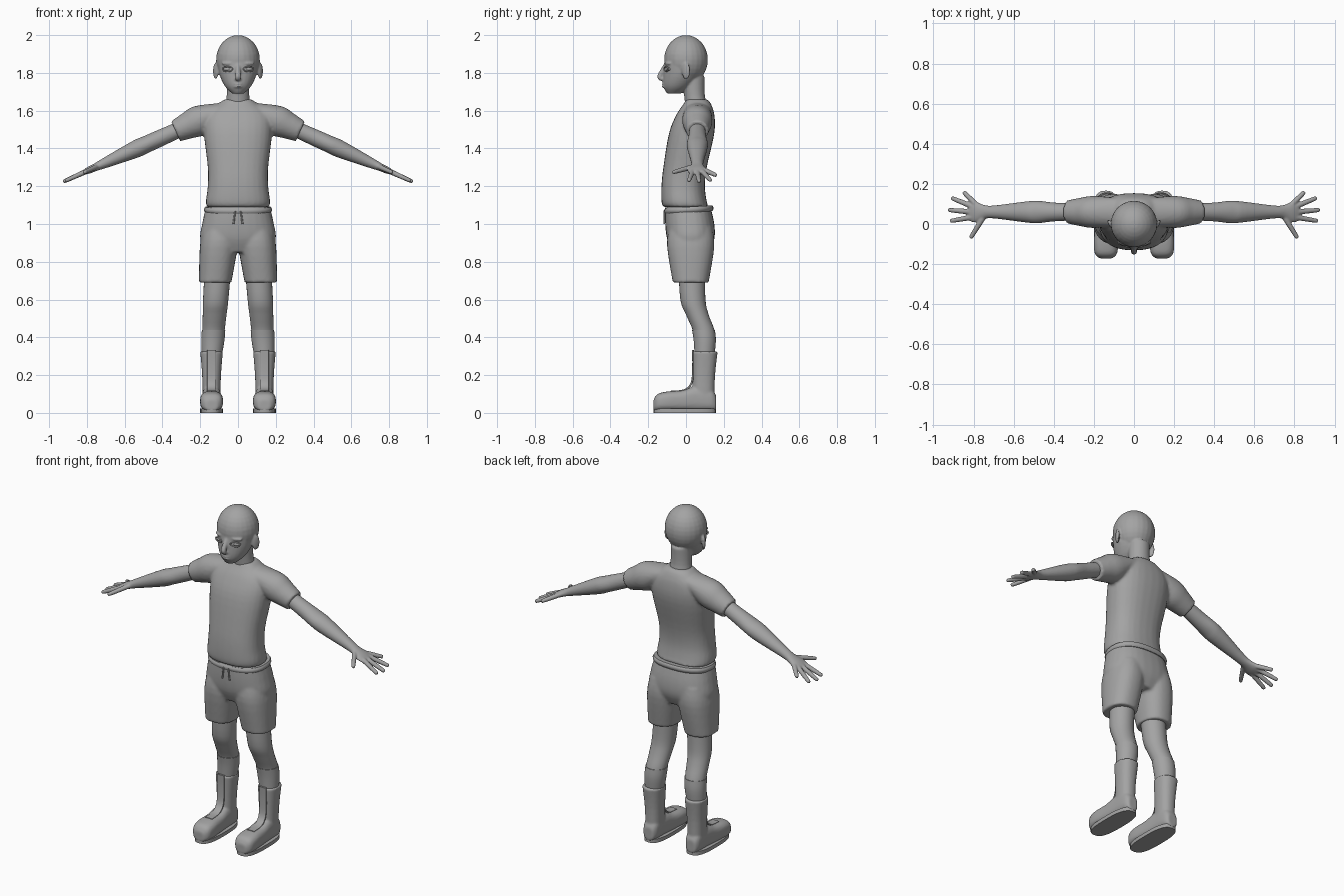
import bpy
import bmesh
from math import cos, sin, pi, copysign
from mathutils import Vector, Matrix

cube = bpy.data.objects.get("Cube")
if cube:
    bpy.data.objects.remove(cube, do_unlink=True)

grey = bpy.data.materials.new("plain grey")
grey.use_nodes = True
grey.diffuse_color = (.37, .37, .37, 1)
grey.node_tree.nodes["Principled BSDF"].inputs["Base Color"].default_value = grey.diffuse_color
SIDEWAYS, DEPTH = Vector((1, 0, 0)), Vector((0, 1, 0))


def resample(rows, steps=4):
    """Catmull-Rom interpolation of the section rows."""
    out = []
    last = len(rows) - 1
    for i in range(last):
        before, start, end, after = (rows[max(0, min(last, i + k))] for k in (-1, 0, 1, 2))
        for step in range(steps):
            t = step / steps
            out.append([q + t / 2 * (r - p + t * (2 * p - 5 * q + 4 * r - u + t * (3 * (q - r) + u - p)))
                        for p, q, r, u in zip(before, start, end, after)])
    return out + [list(rows[-1])]


def unit_section(power, count=28):
    """Points of a rounded section; a higher power is squarer."""
    points = []
    for i in range(count):
        c, s = cos(2 * pi * i / count), sin(2 * pi * i / count)
        points.append((copysign(abs(c) ** (2 / power), c), copysign(abs(s) ** (2 / power), s)))
    return points


def skin(bm, rings):
    """Join rings of points into a closed solid."""
    rings = [[bm.verts.new(point) for point in ring] for ring in rings]
    for lower, upper in zip(rings, rings[1:]):
        for i in range(len(lower)):
            bm.faces.new((lower[i - 1], lower[i], upper[i], upper[i - 1]))
    bm.faces.new(rings[0])
    bm.faces.new(rings[-1])


def loft(bm, rows, centre=lambda height: 0, power=2, tilt=0):
    """Upright body: each row is height, half width, front and back."""
    rings = []
    for height, half, front, back in resample(rows):
        middle, depth = (front + back) / 2, (back - front) / 2
        rings.append([(centre(height) + half * c, middle + depth * s, height + tilt * (middle + depth * s))
                      for c, s in unit_section(power)])
    skin(bm, rings)


def tube(bm, rows, across=DEPTH, power=2):
    """Path body: each row is a point, the half width across and the half thickness."""
    rows = resample(rows)
    path = [Vector(row[:3]) for row in rows]
    rings = []
    for i, (point, row) in enumerate(zip(path, rows)):
        along = path[min(i + 1, len(path) - 1)] - path[max(i - 1, 0)]
        thick = along.cross(across).normalized()
        wide = thick.cross(along).normalized()
        rings.append([point + wide * c * row[3] + thick * s * row[4] for c, s in unit_section(power)])
    skin(bm, rings)


def ball(bm, centre, size, turn=0):
    matrix = Matrix.Translation(centre) @ Matrix.Rotation(turn, 4, "Z") @ Matrix.Diagonal((*size, 1))
    bmesh.ops.create_uvsphere(bm, u_segments=24, v_segments=16, radius=1, matrix=matrix)


def mirror(bm):
    """Copy everything built so far to the other side."""
    copied = bmesh.ops.duplicate(bm, geom=bm.verts[:] + bm.edges[:] + bm.faces[:])["geom"]
    verts = [item for item in copied if isinstance(item, bmesh.types.BMVert)]
    bmesh.ops.scale(bm, vec=(-1, 1, 1), verts=verts)


def finish(bm, name, voxel=0, passes=3):
    """Make the object; a voxel size blends its overlapping solids into one skin."""
    bmesh.ops.recalc_face_normals(bm, faces=bm.faces)
    mesh = bpy.data.meshes.new(name)
    bm.to_mesh(mesh)
    bm.free()
    mesh.materials.append(grey)
    part = bpy.data.objects.new(name, mesh)
    bpy.context.collection.objects.link(part)
    bpy.ops.object.select_all(action="DESELECT")
    part.select_set(True)
    bpy.context.view_layer.objects.active = part
    bpy.ops.object.shade_smooth_by_angle(angle=pi / 4)
    if voxel:
        blend = part.modifiers.new("Blend", "REMESH")
        blend.mode, blend.voxel_size, blend.use_smooth_shade = "VOXEL", voxel, True
        soften = part.modifiers.new("Soften", "SMOOTH")
        soften.factor, soften.iterations = .5, passes


def arm_height(x):
    return 1.64 - .45 * x


def arm_path(rows):
    """Rows of distance from the middle, half depth and half thickness."""
    return [(x, .06, arm_height(x), wide, thick) for x, wide, thick in rows]


def thigh_centre(height):
    return .19 - height / 10


def shin_centre(height):
    return .16 - .07 * height


def boot_centre(height):
    return .14


# Head: ears and brows, then skull, jaw, neck, nose and lips
bm = bmesh.new()
ball(bm, (.118, 0, 1.81), (.01, .024, .045), turn=-.5)
ball(bm, (.055, -.095, 1.85), (.034, .014, .008), turn=.35)
mirror(bm)
ball(bm, (0, 0, 1.87), (.116, .116, .13))
loft(bm, [(1.9, .11, -.11, .08), (1.8, .1, -.12, .08), (1.73, .07, -.12, .03), (1.69, .03, -.1, -.03)])
loft(bm, [(1.6, .07, 0, .12), (1.68, .06, -.01, .1), (1.78, .06, -.02, .1)])
tube(bm, [(0, -.11, 1.84, .01, .01), (0, -.14, 1.78, .016, .013), (0, -.12, 1.765, .014, .01)], SIDEWAYS)
for height in (1.727, 1.741):
    ball(bm, (0, -.116, height), (.023, .012, .006))
finish(bm, "head", voxel=.006)

# Eyes and their lids
bm = bmesh.new()
ball(bm, (.055, -.09, 1.82), (.024, .017, .012), turn=.35)
mirror(bm)
finish(bm, "eyes")
bm = bmesh.new()
rim = [(cos(k * pi / 6), sin(k * pi / 6)) for k in range(13)]
tube(bm, [(.055 + .026 * c, -.105 + .01 * c, 1.82 + .013 * s, .004, .003) for c, s in rim])
mirror(bm)
finish(bm, "eyelids")

# Shirt with short sleeves
bm = bmesh.new()
tube(bm, arm_path([(.08, .07, .04), (.2, .08, .08), (.27, .07, .07), (.32, .06, .06), (.33, .06, .06)]))
mirror(bm)
loft(bm, [(1.09, .165, -.12, .12), (1.12, .17, -.13, .11), (1.2, .16, -.13, .1), (1.3, .16, -.12, .11),
          (1.48, .18, -.09, .15), (1.58, .17, -.05, .15), (1.64, .1, -.01, .13), (1.66, .07, 0, .11)], power=2.4)
finish(bm, "shirt", voxel=.009)

# Shorts, waistband and drawstring
bm = bmesh.new()
loft(bm, [(.98, .09, -.09, .14), (.88, .1, -.1, .15), (.69, .086, -.07, .12)], thigh_centre, power=2.3)
mirror(bm)
loft(bm, [(1.09, .17, -.11, .13), (1, .19, -.11, .15), (.92, .2, -.1, .15), (.85, .16, -.07, .12)], power=2.4)
finish(bm, "shorts", voxel=.009)
bm = bmesh.new()
bulges = [.006 * sin(k * pi / 3) for k in range(4)]
loft(bm, [(1.06 + k / 100, .174 + bulge, -.11 - bulge, .14 + bulge) for k, bulge in enumerate(bulges)],
     power=2.4, tilt=.06)
finish(bm, "waistband")
bm = bmesh.new()
tube(bm, [(.015, -.115, 1.07, .004, .004), (.024, -.115, 1, .005, .005)], SIDEWAYS)
mirror(bm)
finish(bm, "drawstring")

# Bare arms, palms and spread fingers
bm = bmesh.new()
tube(bm, arm_path([(.25, .04, .04), (.4, .047, .044), (.48, .056, .045), (.54, .052, .046), (.7, .032, .028),
                   (.75, .036, .021), (.79, .052, .018), (.82, .046, .012)]))
fingers = [((.79, .1), (.85, .16)), ((.8, .085), (.91, .13)), ((.81, .06), (.925, .07)),
           ((.8, .035), (.915, .015)), ((.75, .035), (.815, -.07))]
for base, tip in fingers:
    rows = []
    for along, radius in ((0, .014), (.9, .011), (1, .006)):
        x, y = Vector(base).lerp(Vector(tip), along)
        rows.append((x, y, arm_height(x), radius, radius))
    tube(bm, rows)
mirror(bm)
finish(bm, "arms", voxel=.005, passes=2)

# Legs and sock cuffs
shin = [(.44, .059, .035, .15), (.38, .058, .044, .155), (.28, .048, .05, .145)]
bm = bmesh.new()
loft(bm, [(.78, .07, -.04, .1), (.6, .067, -.03, .103), (.52, .063, 0, .12)] + shin, shin_centre)
mirror(bm)
finish(bm, "legs")
bm = bmesh.new()
trim = .003
loft(bm, [(height, half + trim, front - trim, back + trim) for height, half, front, back in shin], shin_centre)
mirror(bm)
finish(bm, "socks")

# Boots: shaft and foot blended together
bm = bmesh.new()
loft(bm, [(.06, .046, .03, .15), (.2, .05, .036, .154), (.325, .06, .034, .168)], boot_centre, power=2.3)
foot = [(.16, .03, .09), (.13, .045, .13), (.05, .05, .14), (-.02, .055, .12), (-.1, .061, .113),
        (-.15, .054, .1), (-.172, .03, .07)]
skin(bm, [[(.14 + half * c, y, .01 + (top - .01) * (1 + s) / 2) for c, s in unit_section(2.8)]
          for y, half, top in resample(foot)])
mirror(bm)
finish(bm, "boots", voxel=.007)

# Soles and front tongues
bm = bmesh.new()
loft(bm, [(height, .06, -.172, .158) for height in (0, .022)], boot_centre, power=2.8)
mirror(bm)
finish(bm, "boot_soles")
bm = bmesh.new()
tube(bm, [(.14, y, height, .023, .005) for y, height in
          ((.036, .333), (.038, .25), (.03, .16), (-.01, .12), (-.08, .113))], SIDEWAYS, power=5)
mirror(bm)
finish(bm, "boot_tongues")
